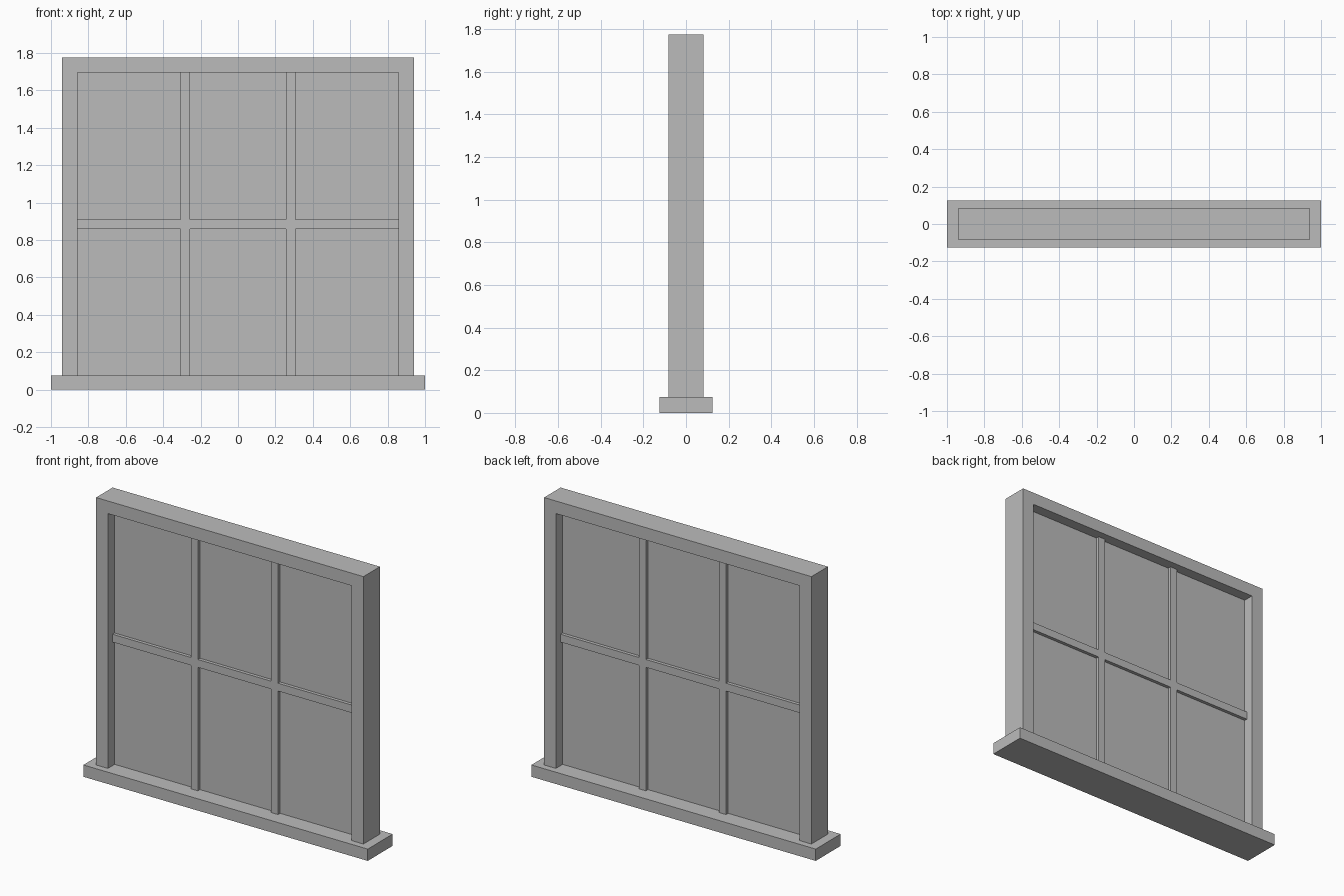
import bpy
import bmesh

if "Cube" in bpy.data.objects:
    bpy.data.objects.remove(bpy.data.objects["Cube"], do_unlink=True)

paint = bpy.data.materials.new("grey_paint")
paint.use_nodes = True
grey = (0.5, 0.5, 0.5, 1)
paint.diffuse_color = grey
paint.node_tree.nodes["Principled BSDF"].inputs["Base Color"].default_value = grey


def slab(name, xs, zs, half_depth, solid=lambda i, j: True):
    """Extrude the solid cells of an x-z grid into one clean piece."""
    bm = bmesh.new()
    verts = [[bm.verts.new((x, -half_depth, z)) for z in zs] for x in xs]
    for i in range(len(xs) - 1):
        for j in range(len(zs) - 1):
            if solid(i, j):
                bm.faces.new((verts[i][j], verts[i + 1][j],
                              verts[i + 1][j + 1], verts[i][j + 1]))
    bmesh.ops.delete(bm, geom=[v for v in bm.verts if not v.link_faces], context='VERTS')
    front = bm.faces[:]
    ext = bmesh.ops.extrude_face_region(bm, geom=front, use_keep_orig=True)
    moved = [g for g in ext["geom"] if isinstance(g, bmesh.types.BMVert)]
    bmesh.ops.translate(bm, verts=moved, vec=(0, 2 * half_depth, 0))
    bmesh.ops.recalc_face_normals(bm, faces=bm.faces)
    bmesh.ops.dissolve_limit(bm, angle_limit=0.01, verts=bm.verts, edges=bm.edges)
    mesh = bpy.data.meshes.new(name)
    bm.to_mesh(mesh)
    bm.free()
    mesh.materials.append(paint)
    obj = bpy.data.objects.new(name, mesh)
    bpy.context.collection.objects.link(obj)
    return obj


sill_top, head_bottom, head_top = 0.075, 1.695, 1.775
outer, inner = 0.94, 0.857
bar_in, bar_out = 0.257, 0.307
rail_low, rail_high = 0.86, 0.91

# Sill
slab("sill", (-1, 1), (0, sill_top), 0.125)

# Jambs and head as one frame, open at the sill
slab("frame", (-outer, -inner, inner, outer), (sill_top, head_bottom, head_top),
     0.083, lambda i, j: i != 1 or j == 1)

# Glazing bars: two uprights crossed by one rail
slab("glazing_bars", (-inner, -bar_out, -bar_in, bar_in, bar_out, inner),
     (sill_top, rail_low, rail_high, head_bottom), 0.036,
     lambda i, j: i % 2 == 1 or j == 1)

# Pane
slab("pane", (-inner, inner), (sill_top, head_bottom), 0.015)
